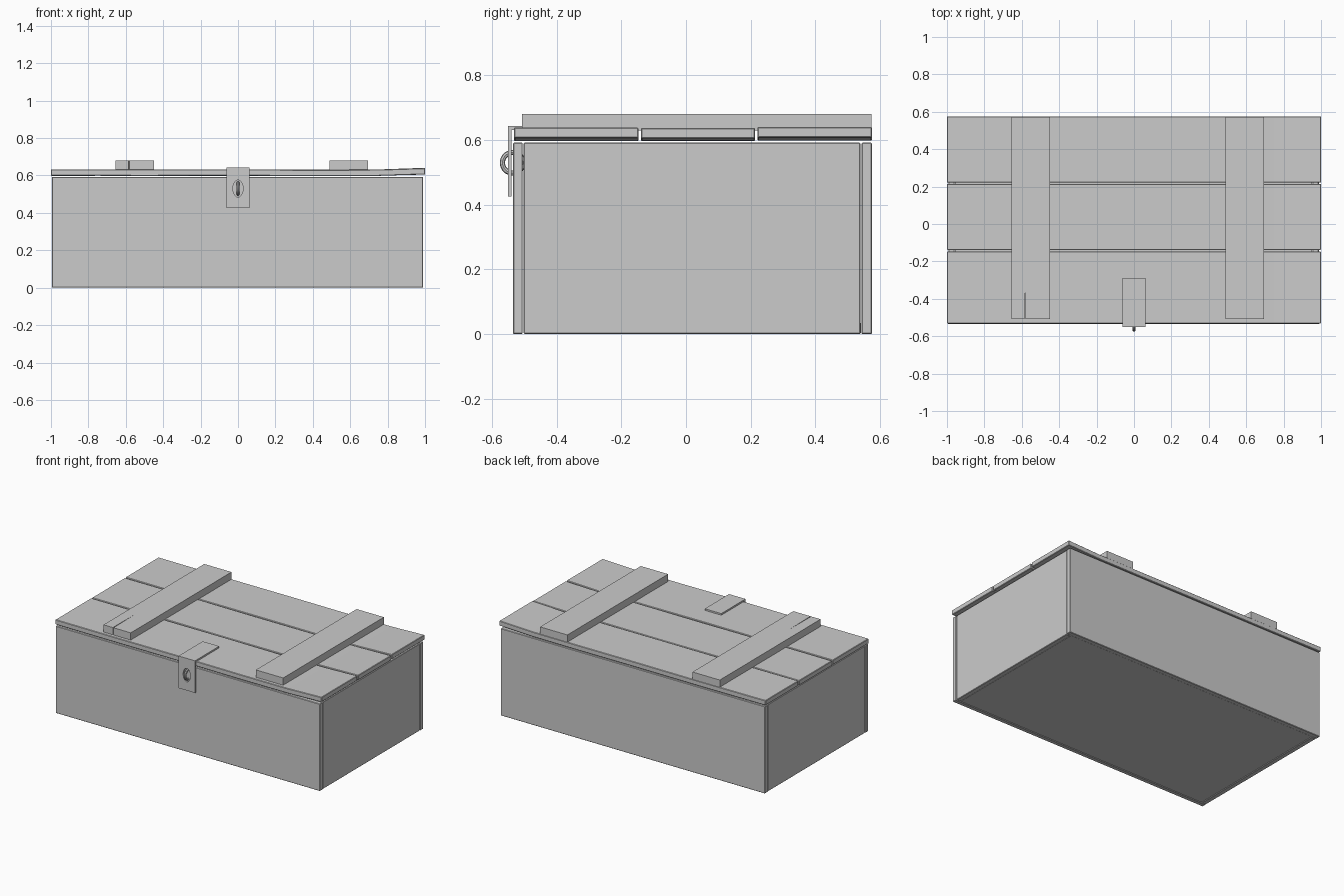
import bpy, bmesh, math
from mathutils import Vector

if "Cube" in bpy.data.objects:
    bpy.data.objects.remove(bpy.data.objects["Cube"])


def finish(name, bm, bevel=0.0):
    bmesh.ops.recalc_face_normals(bm, faces=bm.faces)
    me = bpy.data.meshes.new(name)
    bm.to_mesh(me)
    bm.free()
    ob = bpy.data.objects.new(name, me)
    bpy.context.collection.objects.link(ob)
    if bevel:
        m = ob.modifiers.new("edge", 'BEVEL')
        m.width, m.segments = bevel, 1
    return ob


def box(name, x0, x1, y0, y1, z0, z1, bevel=0.0):
    bm = bmesh.new()
    bmesh.ops.create_cube(bm, size=1)
    for v in bm.verts:
        v.co = Vector(((x0 + x1) / 2 + v.co.x * (x1 - x0),
                       (y0 + y1) / 2 + v.co.y * (y1 - y0),
                       (z0 + z1) / 2 + v.co.z * (z1 - z0)))
    return finish(name, bm, bevel)


def prism(name, points, offset, bevel=0.0):
    """Extrude a closed 3D outline along a vector."""
    bm = bmesh.new()
    face = bm.faces.new([bm.verts.new(p) for p in points])
    ext = bmesh.ops.extrude_face_region(bm, geom=[face])
    bmesh.ops.translate(bm, vec=offset,
                        verts=[g for g in ext['geom'] if isinstance(g, bmesh.types.BMVert)])
    return finish(name, bm, bevel)


# Crate walls and floor
box("front_wall", -0.995, 0.99, -0.535, -0.505, 0, 0.592, 0.003)
box("back_wall", -0.995, 0.99, 0.543, 0.575, 0, 0.592, 0.003)
box("left_wall", -0.993, -0.96, -0.502, 0.54, 0, 0.592, 0.003)
box("right_wall", 0.955, 0.988, -0.502, 0.54, 0, 0.592, 0.003)
box("floor_panel", -0.958, 0.953, -0.503, 0.541, 0.003, 0.035)

# Lid planks, slightly warped along their length
warp_x = [-1, -0.5, 0, 0.4, 0.75, 1]
warps = {
    "front_plank": (-0.532, -0.147, [0.001, 0, 0.001, -0.001, 0, 0.008]),
    "middle_plank": (-0.139, 0.214, [0, 0.001, -0.001, 0, 0.001, 0.007]),
    "back_plank": (0.221, 0.575, [0.002, 0, 0.001, 0, 0.001, 0.010]),
}
for name, (y0, y1, lift) in warps.items():
    low = [(x, y0, 0.598 + d) for x, d in zip(warp_x, lift)]
    high = [(x, y0, 0.631 + d) for x, d in zip(warp_x, lift)]
    prism(name, low + high[::-1], (0, y1 - y0, 0), 0.003)

# Battens across the lid; the left one has a split at its front end
box("right_batten", 0.49, 0.695, -0.508, 0.573, 0.629, 0.68)
prism("left_batten", [(-0.655, -0.508, 0.629), (-0.585, -0.508, 0.629), (-0.583, -0.28, 0.629),
                      (-0.579, -0.508, 0.629), (-0.45, -0.508, 0.629),
                      (-0.45, 0.573, 0.629), (-0.655, 0.573, 0.629)], (0, 0, 0.051))

# Hasp: bent strap with an oval slot
strap = prism("hasp", [(-0.062, -0.29, 0.632), (-0.062, -0.29, 0.643), (-0.062, -0.550, 0.643),
                       (-0.062, -0.550, 0.425), (-0.062, -0.539, 0.425), (-0.062, -0.539, 0.632)],
              (0.124, 0, 0))
slot = prism("slot_cutter",
             [(0.027 * math.cos(a), -0.6, 0.53 + 0.046 * math.sin(a))
              for a in (i * math.tau / 20 for i in range(20))], (0, 0.1, 0))
slot.hide_render = True
slot.hide_viewport = True
cut = strap.modifiers.new("slot", 'BOOLEAN')
cut.object, cut.operation, cut.solver = slot, 'DIFFERENCE', 'EXACT'

# Staple ring poking through the slot
bpy.ops.mesh.primitive_torus_add(major_radius=0.032, minor_radius=0.008, major_segments=20,
                                 minor_segments=8, location=(0, -0.536, 0.53),
                                 rotation=(0, math.pi / 2, 0))
bpy.context.object.name = "staple"
bpy.ops.object.shade_smooth_by_angle()
